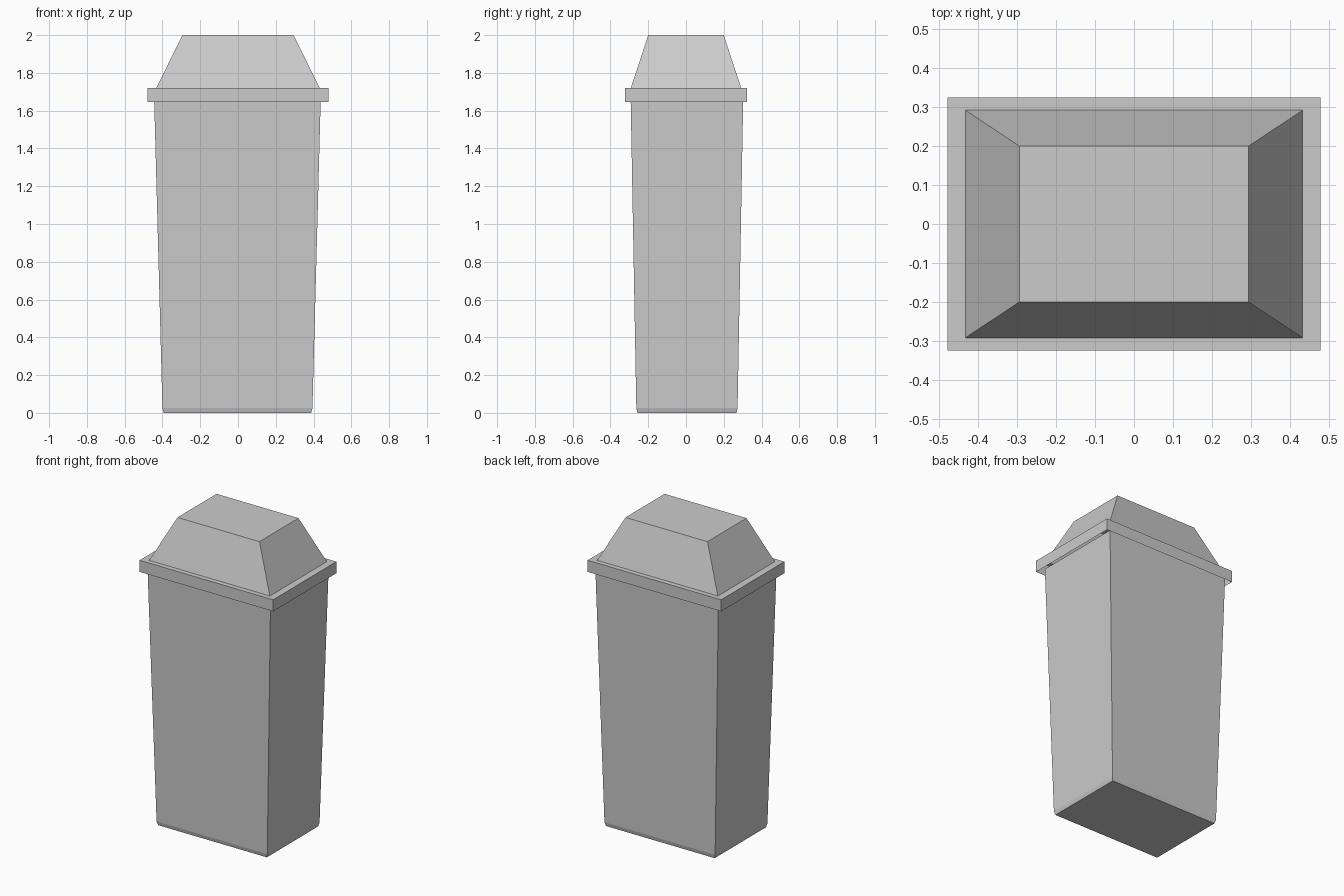
import bpy
import bmesh

if "Cube" in bpy.data.objects:
    bpy.data.objects.remove(bpy.data.objects["Cube"])


def rect_stack(name, levels, center=(0, 0), cap_bottom=False, cap_top=False):
    """Join rectangles (half_x, half_y, z) from bottom to top into a shell."""
    bm = bmesh.new()
    cx, cy = center
    rings = [[bm.verts.new((cx + sx * hx, cy + sy * hy, z))
              for sx, sy in ((-1, -1), (1, -1), (1, 1), (-1, 1))]
             for hx, hy, z in levels]
    for low, high in zip(rings, rings[1:]):
        for i in range(4):
            j = (i + 1) % 4
            bm.faces.new((low[i], low[j], high[j], high[i]))
    if cap_bottom:
        bm.faces.new(rings[0][::-1])
    if cap_top:
        bm.faces.new(rings[-1])
    mesh = bpy.data.meshes.new(name)
    bm.to_mesh(mesh)
    bm.free()
    obj = bpy.data.objects.new(name, mesh)
    bpy.context.collection.objects.link(obj)
    return obj


# Tapered bin body with a small chamfer at the foot, open at the top
rect_stack("bin_body", [
    (0.390, 0.262, 0.0),
    (0.397, 0.268, 0.025),
    (0.441, 0.298, 1.665),
], center=(-0.003, 0.005), cap_bottom=True)

# Lid: hollow overhanging skirt, flat ledge and sloped hood
rect_stack("bin_lid", [
    (0.479, 0.324, 1.645),
    (0.479, 0.324, 1.72),
    (0.433, 0.292, 1.72),
    (0.294, 0.200, 2.0),
], cap_top=True)
